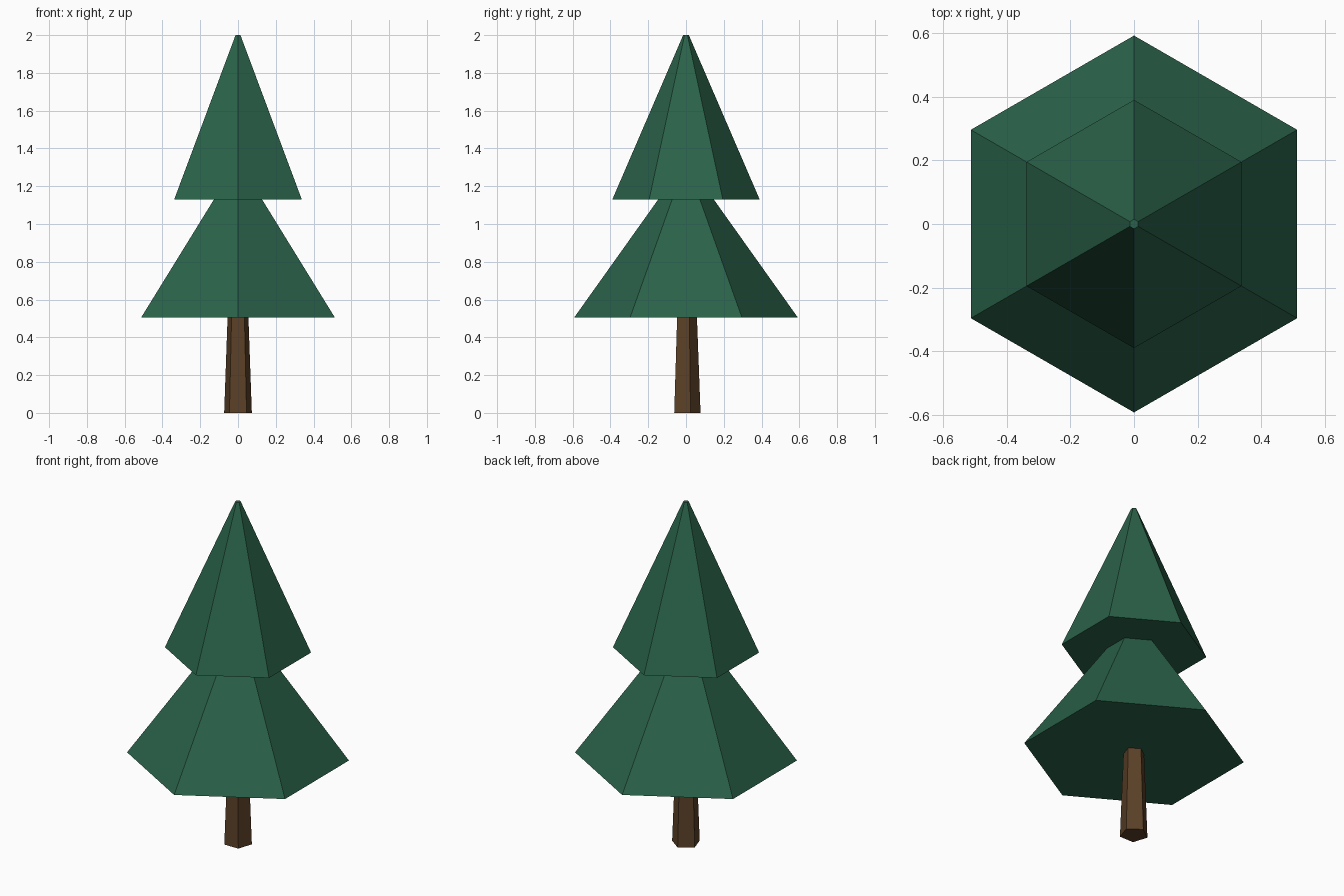
import bpy
import bmesh
from math import pi, cos, sin

if "Cube" in bpy.data.objects:
    bpy.data.objects.remove(bpy.data.objects["Cube"])


def material(name, color):
    m = bpy.data.materials.new(name)
    m.diffuse_color = (*color, 1)
    m.use_nodes = True
    m.node_tree.nodes["Principled BSDF"].inputs["Base Color"].default_value = m.diffuse_color
    return m


def lathe(name, sides, profile, mat):
    """Closed faceted solid from (radius, z) rings, with one corner on +y."""
    bm = bmesh.new()
    rings = []
    for r, z in profile:
        angles = [pi / 2 + 2 * pi * i / sides for i in range(sides)]
        rings.append([bm.verts.new((r * cos(a), r * sin(a), z)) for a in angles])
    for low, high in zip(rings, rings[1:]):
        for i in range(sides):
            j = (i + 1) % sides
            bm.faces.new((low[i], low[j], high[j], high[i]))
    bm.faces.new(rings[0][::-1])
    bm.faces.new(rings[-1])
    bmesh.ops.recalc_face_normals(bm, faces=bm.faces)
    mesh = bpy.data.meshes.new(name)
    bm.to_mesh(mesh)
    bm.free()
    mesh.materials.append(mat)
    obj = bpy.data.objects.new(name, mesh)
    bpy.context.collection.objects.link(obj)
    return obj


green = material("needles", (0.023, 0.122, 0.067))
brown = material("bark", (0.105, 0.052, 0.02))

# Tapered five-sided trunk
lathe("trunk", 5, [(0.077, 0), (0.058, 0.505)], brown)

# Two stacked six-sided tiers with a tiny flat tip
lathe("foliage", 6, [(0.592, 0.505), (0.147, 1.13), (0.39, 1.13), (0.015, 2.0)], green)
